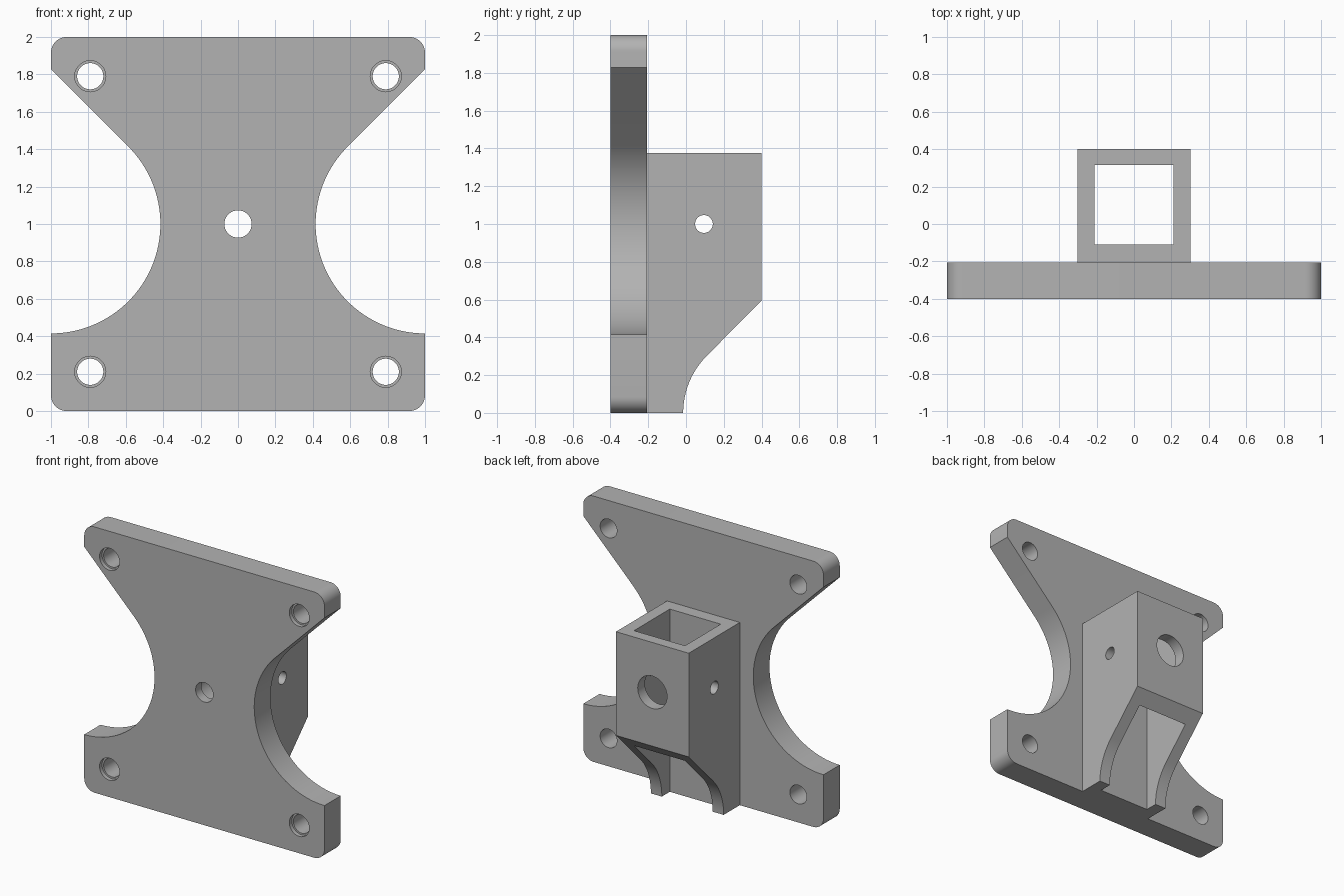
import bpy, bmesh
from math import sin, cos, radians, pi
from mathutils import Matrix

cube = bpy.data.objects.get("Cube")
if cube:
    bpy.data.objects.remove(cube, do_unlink=True)

grey = bpy.data.materials.new("plain grey")
grey.use_nodes = True
colour = (0.45, 0.45, 0.45, 1)
grey.diffuse_color = colour
grey.node_tree.nodes["Principled BSDF"].inputs["Base Color"].default_value = colour

FRONT, REAR, BACK = -0.4, -0.207, 0.4   # plate front, plate rear, socket back
MID = 1.0                               # height of the centre holes


def finish(bm, name):
    bmesh.ops.recalc_face_normals(bm, faces=bm.faces)
    mesh = bpy.data.meshes.new(name)
    bm.to_mesh(mesh)
    bm.free()
    mesh.materials.append(grey)
    obj = bpy.data.objects.new(name, mesh)
    bpy.context.collection.objects.link(obj)
    return obj


def arc(cx, cz, r, start, end, steps):
    angles = [radians(start + (end - start) * i / steps) for i in range(steps + 1)]
    return [(cx + r * cos(a), cz + r * sin(a)) for a in angles]


def extrude(name, points, to_3d, vector):
    bm = bmesh.new()
    face = bm.faces.new([bm.verts.new(to_3d(*p)) for p in points])
    new = bmesh.ops.extrude_face_region(bm, geom=[face])["geom"]
    verts = [g for g in new if isinstance(g, bmesh.types.BMVert)]
    bmesh.ops.translate(bm, verts=verts, vec=vector)
    return finish(bm, name)


def box(name, low, high):
    bm = bmesh.new()
    bmesh.ops.create_cube(bm, size=1)
    for v in bm.verts:
        v.co = [l + (c + 0.5) * (h - l) for c, l, h in zip(v.co, low, high)]
    return finish(bm, name)


def rod(name, centre, r, length, axis):
    bm = bmesh.new()
    turn = Matrix.Rotation(pi / 2, 4, axis)
    bmesh.ops.create_cone(bm, cap_ends=True, segments=48, radius1=r, radius2=r,
                          depth=length, matrix=Matrix.Translation(centre) @ turn)
    return finish(bm, name)


def combine(target, tool, operation="DIFFERENCE"):
    mod = target.modifiers.new("combine", "BOOLEAN")
    mod.operation, mod.object, mod.solver = operation, tool, "EXACT"
    bpy.context.view_layer.objects.active = target
    bpy.ops.object.modifier_apply(modifier=mod.name)
    bpy.data.objects.remove(tool, do_unlink=True)


# Waisted plate: right half outline, mirrored to the left
corner, waist = 0.085, 0.585
half = arc(1 - corner, corner, corner, -90, 0, 10)
half += arc(1, MID, waist, 270, 135, 48)
half += [(1, MID + waist * 2 ** 0.5)]
half += arc(1 - corner, 2 - corner, corner, 0, 90, 10)
outline = half + [(-x, z) for x, z in reversed(half)]
bracket = extrude("mounting_bracket", outline, lambda x, z: (x, FRONT, z),
                  (0, REAR - FRONT, 0))

# Square socket with a curved, sloping underside
curve = 0.427
side = [(-0.3, 0)] + arc(curve - 0.015, 0, curve, 180, 135, 16)
side += [(BACK, 0.595), (BACK, 1.375), (-0.3, 1.375)]
socket = extrude("socket", side, lambda y, z: (-0.303, y, z), (0.606, 0, 0))
combine(bracket, socket, "UNION")

# Square tunnel through the socket
combine(bracket, box("tunnel", (-0.212, -0.11, -0.1), (0.212, 0.315, 1.5)))

# Corner screw holes, stepped at the front
for x in (-0.79, 0.79):
    for z in (0.21, 1.79):
        combine(bracket, rod("screw_hole", (x, -0.3, z), 0.07, 0.5, "X"))
        combine(bracket, rod("screw_step", (x, FRONT, z), 0.083, 0.06, "X"))

# Centre bolt hole, wider access bore behind it, and cross pin hole
combine(bracket, rod("bolt_hole", (0, -0.3, MID), 0.073, 0.5, "X"))
combine(bracket, rod("access_bore", (0, 0.085, MID), 0.122, 0.83, "X"))
combine(bracket, rod("pin_hole", (0, 0.095, MID), 0.047, 0.8, "Y"))

# Smooth curves, sharp edges
bpy.ops.object.select_all(action="DESELECT")
bracket.select_set(True)
bpy.context.view_layer.objects.active = bracket
bpy.ops.object.shade_smooth_by_angle(angle=radians(30))
